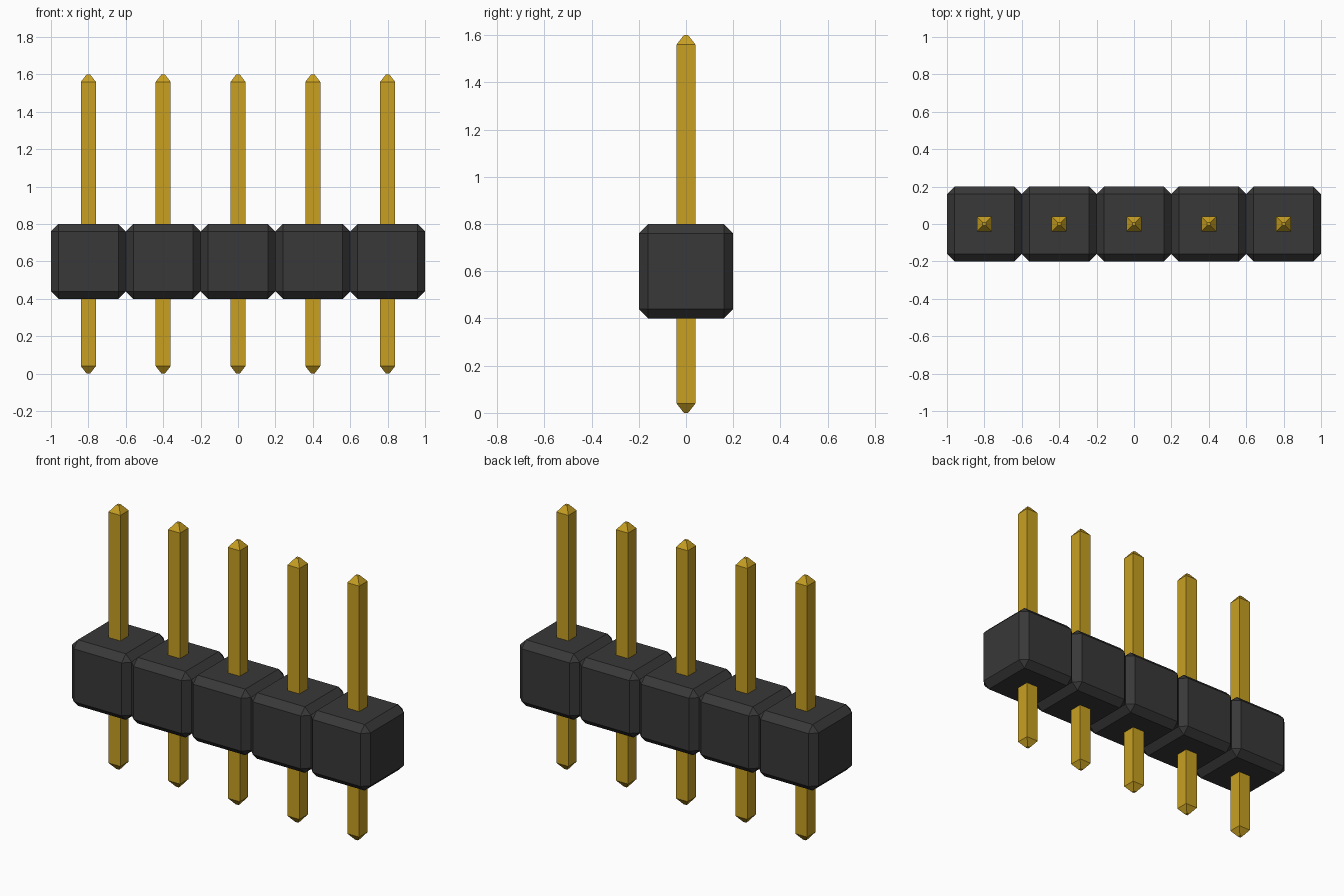
import bpy, bmesh

if "Cube" in bpy.data.objects:
    bpy.data.objects.remove(bpy.data.objects["Cube"])


def material(name, rgb, rough, metal=0.0):
    mat = bpy.data.materials.new(name)
    mat.use_nodes = True
    bsdf = mat.node_tree.nodes["Principled BSDF"]
    bsdf.inputs["Base Color"].default_value = (*rgb, 1)
    bsdf.inputs["Roughness"].default_value = rough
    bsdf.inputs["Metallic"].default_value = metal
    mat.diffuse_color = (*rgb, 1)
    return mat


black_plastic = material("black plastic", (0.04, 0.04, 0.04), 0.6)
gold_metal = material("gold metal", (0.58, 0.35, 0.016), 0.4)

PITCH = 0.4
BEVEL = 0.04


def add_object(name, bm, mat, location):
    bmesh.ops.recalc_face_normals(bm, faces=bm.faces)
    mesh = bpy.data.meshes.new(name)
    bm.to_mesh(mesh)
    bm.free()
    mesh.materials.append(mat)
    obj = bpy.data.objects.new(name, mesh)
    obj.location = location
    bpy.context.collection.objects.link(obj)
    return obj


def housing_block(name, x):
    # Chamfered plastic cube
    bm = bmesh.new()
    bmesh.ops.create_cube(bm, size=PITCH)
    obj = add_object(name, bm, black_plastic, (x, 0, 0.6))
    mod = obj.modifiers.new("chamfer", "BEVEL")
    mod.width = BEVEL
    mod.segments = 1


def pin(name, x):
    # Square bar lofted through (half width, height) rings, tapered at both ends
    bm = bmesh.new()
    rings = []
    for h, z in ((0.009, 0), (0.04, 0.04), (0.04, 1.56), (0.009, 1.6)):
        rings.append([bm.verts.new((sx * h, sy * h, z))
                      for sx, sy in ((-1, -1), (1, -1), (1, 1), (-1, 1))])
    for a, b in zip(rings, rings[1:]):
        for i in range(4):
            j = (i + 1) % 4
            bm.faces.new((a[i], a[j], b[j], b[i]))
    bm.faces.new(rings[0][::-1])
    bm.faces.new(rings[-1])
    add_object(name, bm, gold_metal, (x, 0, 0))


# Row of five blocks, each with a pin through it
for i in range(5):
    x = (i - 2) * PITCH
    housing_block(f"housing_block_{i + 1}", x)
    pin(f"pin_{i + 1}", x)
